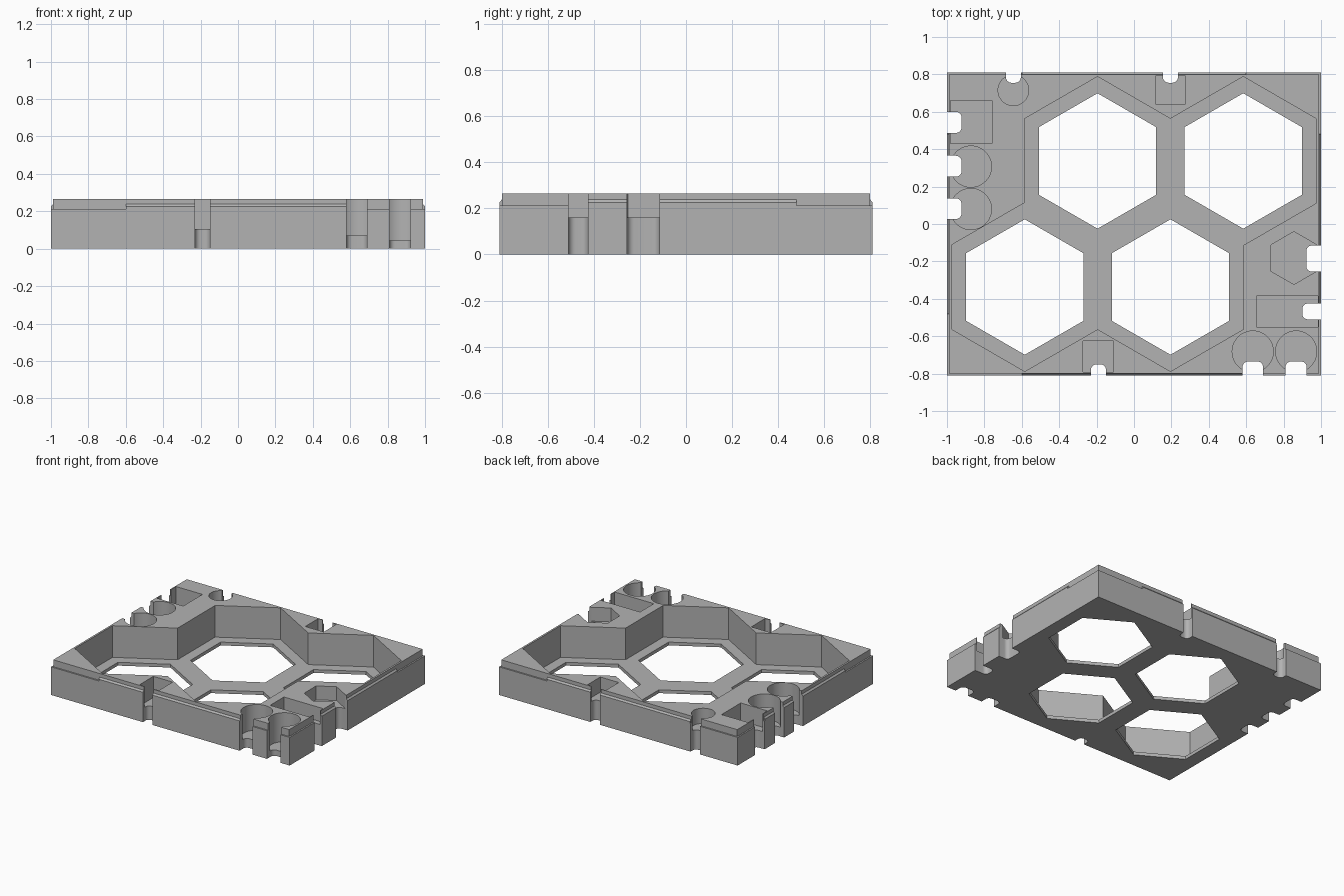
import bpy, bmesh, math

if "Cube" in bpy.data.objects:
    bpy.data.objects.remove(bpy.data.objects["Cube"], do_unlink=True)

HX, HY, TOP, STEP = 1.0, 0.81, 0.265, 0.213   # half sizes, height, lip step
INSET, FLOOR = 0.011, 0.025

grey = bpy.data.materials.new("grey plastic")
grey.use_nodes = True
grey.diffuse_color = (0.45, 0.45, 0.45, 1)
grey.node_tree.nodes["Principled BSDF"].inputs["Base Color"].default_value = (0.45, 0.45, 0.45, 1)


def loft(name, rings):
    """Closed solid through rings of equal point count."""
    bm = bmesh.new()
    loops = [[bm.verts.new(p) for p in ring] for ring in rings]
    n = len(loops[0])
    for a, b in zip(loops, loops[1:]):
        for i in range(n):
            j = (i + 1) % n
            bm.faces.new((a[i], a[j], b[j], b[i]))
    bm.faces.new(loops[0])
    bm.faces.new(loops[-1])
    bmesh.ops.recalc_face_normals(bm, faces=bm.faces)
    mesh = bpy.data.meshes.new(name)
    bm.to_mesh(mesh)
    bm.free()
    mesh.materials.append(grey)
    ob = bpy.data.objects.new(name, mesh)
    bpy.context.collection.objects.link(ob)
    return ob


def prism(name, outline, z0, z1):
    return loft(name, [[(x, y, z) for x, y in outline] for z in (z0, z1)])


def polygon(cx, cy, r, sides):
    return [(cx + r * math.sin(2 * math.pi * i / sides),
             cy + r * math.cos(2 * math.pi * i / sides)) for i in range(sides)]


def rect(x0, x1, y0, y1):
    return [(x0, y0), (x1, y0), (x1, y1), (x0, y1)]


def rounded(x0, x1, y0, y1, r=0.03, steps=6):
    pts = []
    corners = [(x1 - r, y1 - r), (x0 + r, y1 - r), (x0 + r, y0 + r), (x1 - r, y0 + r)]
    for q, (cx, cy) in enumerate(corners):
        for i in range(steps + 1):
            a = math.pi / 2 * (q + i / steps)
            pts.append((cx + r * math.cos(a), cy + r * math.sin(a)))
    return pts


def combine(target, other, operation):
    mod = target.modifiers.new("combine", "BOOLEAN")
    mod.operation, mod.solver, mod.object = operation, "EXACT", other
    bpy.context.view_layer.objects.active = target
    bpy.ops.object.modifier_apply(modifier=mod.name)
    bpy.data.objects.remove(other, do_unlink=True)


# Tray body with a stepped lip
outer = rect(-HX, HX, -HY, HY)
inner = rect(-HX + INSET, HX - INSET, -HY + INSET, HY - INSET)
tray = loft("tray", [[(x, y, z) for x, y in ring] for ring, z in
                     ((outer, 0), (outer, STEP), (inner, STEP), (inner, TOP))])

# Chamfered snap ridges, one on each side of the lip
for sign in (-1, 1):
    for half, edge, along_x in ((0.6, HY, True), (0.48, HX, False)):
        profile = [(edge - 0.018, STEP), (edge, STEP), (edge, 0.226),
                   (edge - INSET, 0.238), (edge - 0.018, 0.238)]
        ends = [[(t, sign * d, z) if along_x else (sign * d, t, z) for d, z in profile]
                for t in (-half, half)]
        combine(tray, loft("ridge", ends), "UNION")

# Four joined tile wells, each with a smaller opening through the floor
for cx, cy in ((-0.195, 0.337), (0.584, 0.337), (-0.584, -0.337), (0.195, -0.337)):
    combine(tray, prism("well", polygon(cx, cy, 0.451, 6), FLOOR, 0.4), "DIFFERENCE")
    combine(tray, prism("opening", polygon(cx, cy, 0.362, 6), -0.1, 0.1), "DIFFERENCE")

# Token pockets: outline and floor height
pockets = [
    (polygon(-0.645, 0.715, 0.082, 48), 0.15),
    (rect(0.117, 0.272, 0.638, 0.793), 0.15),
    (rect(-0.982, -0.76, 0.43, 0.66), 0.13),
    (polygon(-0.872, 0.307, 0.11, 48), 0.07),
    (polygon(-0.872, 0.08, 0.11, 48), 0.07),
    (polygon(0.855, -0.182, 0.141, 6), 0.16),
    (rect(0.655, 0.984, -0.55, -0.385), 0.16),
    (polygon(0.635, -0.682, 0.11, 48), 0.07),
    (polygon(0.867, -0.682, 0.11, 48), 0.045),
    (rect(-0.272, -0.11, -0.79, -0.625), 0.105),
]
for outline, base in pockets:
    combine(tray, prism("pocket", outline, base, 0.4), "DIFFERENCE")

# Finger notches cut right through the rim
notches = [
    (-0.685, -0.605, 0.755, 1), (0.155, 0.235, 0.755, 1),
    (-1.2, -0.922, 0.487, 0.6), (-1.2, -0.922, 0.253, 0.365), (-1.2, -0.922, 0.027, 0.137),
    (0.921, 1.2, -0.255, -0.115), (0.9, 1.2, -0.51, -0.425),
    (0.58, 0.69, -1, -0.735), (0.81, 0.923, -1, -0.735), (-0.23, -0.15, -1, -0.75),
]
for box in notches:
    combine(tray, prism("notch", rounded(*box), -0.1, 0.4), "DIFFERENCE")

# Smooth the round walls, keep the edges sharp
bpy.ops.object.select_all(action="DESELECT")
tray.select_set(True)
bpy.context.view_layer.objects.active = tray
bpy.ops.object.shade_smooth_by_angle(angle=math.radians(25))
